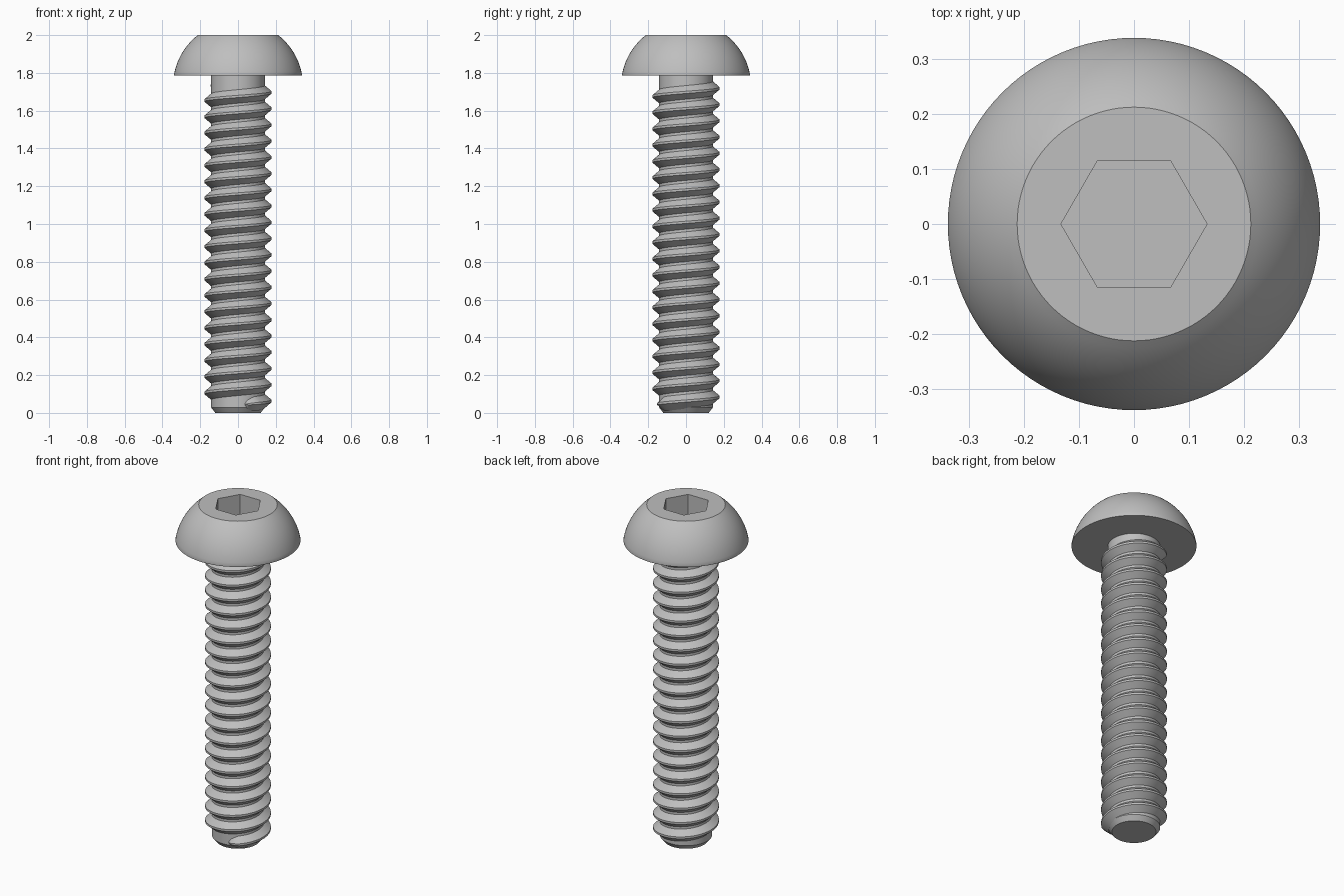
import bpy, bmesh, math

cube = bpy.data.objects.get("Cube")
if cube:
    bpy.data.objects.remove(cube, do_unlink=True)

steel = bpy.data.materials.new("grey_steel")
steel.use_nodes = True
GREY = (0.52, 0.52, 0.52, 1)
steel.diffuse_color = GREY
steel.node_tree.nodes["Principled BSDF"].inputs["Base Color"].default_value = GREY

SEGMENTS = 96


def finish(name, bm):
    bmesh.ops.recalc_face_normals(bm, faces=bm.faces)
    mesh = bpy.data.meshes.new(name)
    bm.to_mesh(mesh)
    bm.free()
    mesh.materials.append(steel)
    obj = bpy.data.objects.new(name, mesh)
    bpy.context.collection.objects.link(obj)
    bpy.ops.object.select_all(action='DESELECT')
    obj.select_set(True)
    bpy.context.view_layer.objects.active = obj
    bpy.ops.object.shade_smooth_by_angle(angle=math.radians(25))
    return obj


def ring(bm, radius, z, count):
    return [bm.verts.new((radius * math.cos(math.tau * i / count),
                          radius * math.sin(math.tau * i / count), z))
            for i in range(count)]


def skin(bm, rings):
    for low, high in zip(rings, rings[1:]):
        n = len(low)
        for i in range(n):
            j = (i + 1) % n
            bm.faces.new((low[i], low[j], high[j], high[i]))


def loop_edges(bm, verts):
    return [bm.edges.get((a, b)) for a, b in zip(verts, verts[1:] + verts[:1])]


# Domed head with a hexagonal socket
HEAD_Z, TOP_Z = 1.785, 2.0
CENTRE, DOME_R = 1.729, 0.3445
bm = bmesh.new()
ARC = 14
start = math.asin((HEAD_Z + 0.006 - CENTRE) / DOME_R)
end = math.asin((TOP_Z - CENTRE) / DOME_R)
rings = [ring(bm, 0.338, HEAD_Z, SEGMENTS)]
for k in range(ARC + 1):
    a = start + (end - start) * k / ARC
    rings.append(ring(bm, DOME_R * math.cos(a), CENTRE + DOME_R * math.sin(a), SEGMENTS))
skin(bm, rings)
bm.faces.new(rings[0])
socket = [ring(bm, 0.133, z, 6) for z in (TOP_Z - 0.14, TOP_Z)]
skin(bm, socket)
bm.faces.new(socket[0])
bmesh.ops.triangle_fill(bm, use_beauty=True, normal=(0, 0, 1),
                        edges=loop_edges(bm, rings[-1]) + loop_edges(bm, socket[-1]))
finish("head", bm)

# Plain shank with a chamfered tip
CORE = 0.142
bm = bmesh.new()
rings = [ring(bm, r, z, SEGMENTS) for r, z in ((0.12, 0), (CORE, 0.028), (CORE, HEAD_Z + 0.01))]
skin(bm, rings)
bm.faces.new(rings[0])
bm.faces.new(rings[-1])
finish("shank", bm)

# Right-handed helical thread, run out at both ends
PITCH, STEPS = 0.086, 64
FIRST = math.radians(-75)
LAST = math.radians(160) + 19 * math.tau
FADE = math.radians(22)
SECTION = ((-0.006, -0.041), (0.036, -0.006), (0.036, 0.006), (-0.006, 0.041))
bm = bmesh.new()
count = int((LAST - FIRST) / math.tau * STEPS)
rows = []
for i in range(count + 1):
    a = FIRST + (LAST - FIRST) * i / count
    z = 0.045 + PITCH * (a - FIRST) / math.tau
    fade = min(1, (a - FIRST) / FADE, (LAST - a) / FADE)
    size = 0.15 + 0.85 * math.sqrt(max(0, fade))
    rows.append([bm.verts.new(((CORE + dr * size) * math.cos(a),
                               (CORE + dr * size) * math.sin(a), z + dz * size))
                 for dr, dz in SECTION])
skin(bm, rows)
bm.faces.new(rows[0])
bm.faces.new(rows[-1])
finish("thread", bm)
